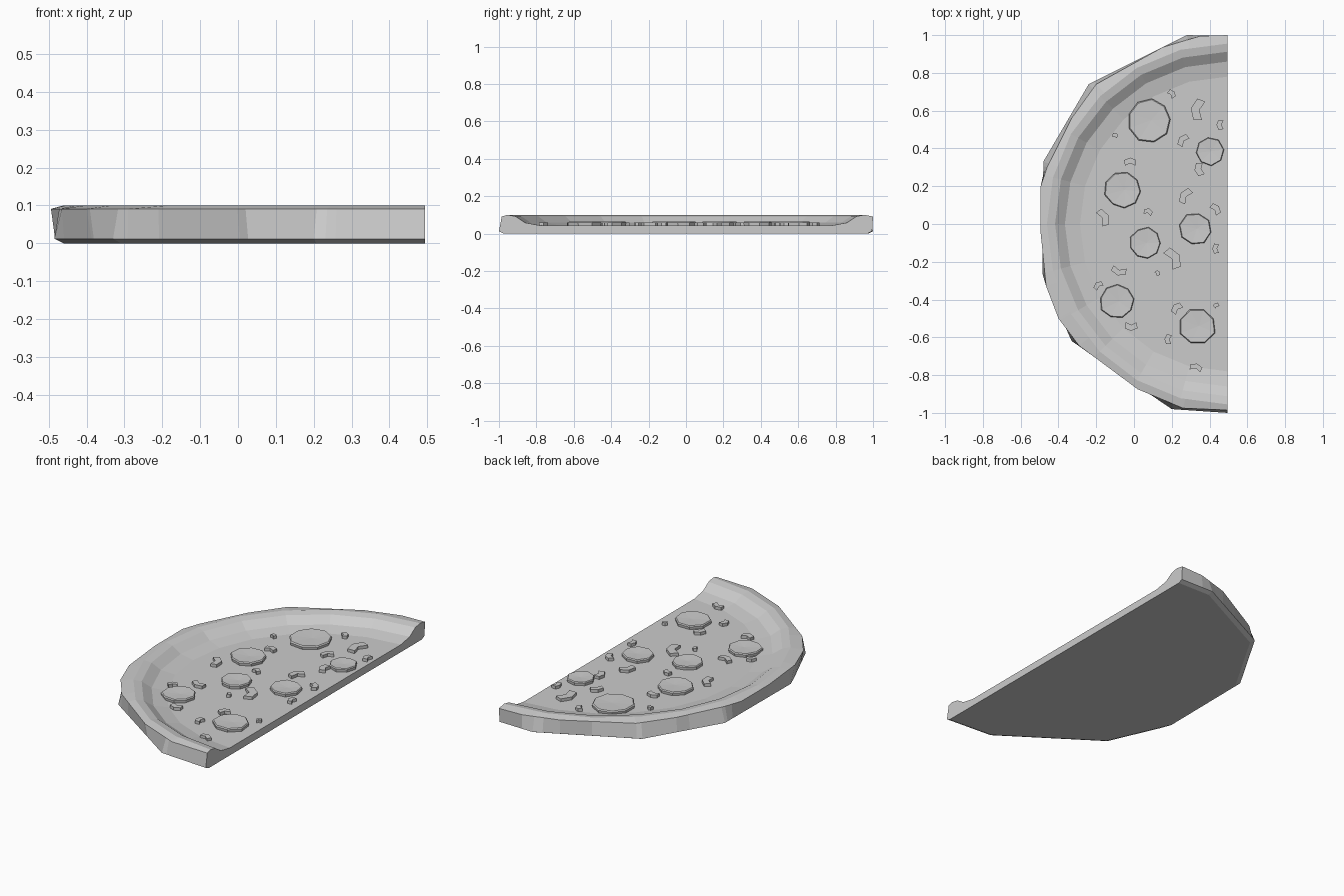
import bpy, bmesh, math, random
from math import pi, cos, sin

if "Cube" in bpy.data.objects:
    bpy.data.objects.remove(bpy.data.objects["Cube"])

random.seed(4)
CX = 0.494          # the straight cut lies on x = CX
FLOOR = 0.043


def finish(bm, name):
    bmesh.ops.recalc_face_normals(bm, faces=bm.faces)
    mesh = bpy.data.meshes.new(name)
    bm.to_mesh(mesh)
    bm.free()
    obj = bpy.data.objects.new(name, mesh)
    bpy.context.collection.objects.link(obj)
    return obj


def angle(p):
    return round(math.atan2(p[1], p[0]) % (2 * pi), 4)


def radius_at(line, a):
    """Distance from the centre to a half-round outline along angle a."""
    dx, dy = cos(a), sin(a)
    for p, q in zip(line, line[1:]):
        if angle(p) - 1e-3 <= a <= angle(q) + 1e-3:
            ex, ey = q[0] - p[0], q[1] - p[1]
            return (p[0] * ey - p[1] * ex) / (dx * ey - dy * ex)
    return 1.0


def arc(r, n=12):
    return [(r * cos(pi / 2 + pi * i / n), r * sin(pi / 2 + pi * i / n)) for i in range(n + 1)]


def shifted(points):
    return [(x - CX, y) for x, y in points]


# Crust and base: irregular outer outlines, round inner rings
lower = shifted([(CX, 0.995), (0.28, 1.0), (-0.24, 0.74), (-0.48, 0.33), (-0.485, -0.27),
                 (-0.33, -0.62), (0.2, -0.98), (CX, -1.0)])
upper = shifted([(CX, 1.0), (0.35, 0.995), (0.15, 0.935), (-0.2, 0.74), (-0.33, 0.56),
                 (-0.46, 0.3), (-0.494, 0.2), (-0.494, -0.05), (-0.465, -0.33), (-0.4, -0.5),
                 (-0.29, -0.645), (0.02, -0.875), (0.26, -0.975), (CX, -0.985)])
stations = sorted({angle(p) for p in lower + upper + arc(1)})
stations = [a for i, a in enumerate(stations) if i == 0 or a - stations[i - 1] > 0.01]
rings = [(lower, 0.975, 0.0), (lower, 1.0, 0.012), (upper, 1.0, 0.091), (arc(0.955), 1.0, 0.1),
         (arc(0.912), 1.0, 0.092), (arc(0.86), 1.0, 0.058), (arc(0.78), 1.0, FLOOR)]

bm = bmesh.new()
grid = []
for line, k, z in rings:
    row = []
    for i, a in enumerate(stations):
        r = k * radius_at(line, a)
        x = 0 if i in (0, len(stations) - 1) else r * cos(a)
        row.append(bm.verts.new((CX + x, r * sin(a), z)))
    grid.append(row)
for r0, r1 in zip(grid, grid[1:]):
    for i in range(len(stations) - 1):
        bm.faces.new((r0[i], r0[i + 1], r1[i + 1], r1[i]))
bm.faces.new(grid[0])
bm.faces.new(grid[-1])
bm.faces.new([row[0] for row in grid] + [row[-1] for row in reversed(grid)])
finish(bm, "crust_base")


# Round slices: faceted discs with a slight bevel and dished top
def slice_disc(name, x, y, r, sides):
    bm = bmesh.new()
    turn = random.uniform(0, pi)
    wobble = [random.uniform(0.96, 1.06) for _ in range(sides)]
    loops = []
    for k, z in ((0.97, FLOOR - 0.004), (1.0, 0.058), (0.95, 0.064)):
        loops.append([bm.verts.new((x + r * k * wobble[i] * cos(turn + 2 * pi * i / sides),
                                    y + r * k * wobble[i] * sin(turn + 2 * pi * i / sides), z))
                      for i in range(sides)])
    centre = bm.verts.new((x + 0.1 * r, y, 0.060))
    for i in range(sides):
        j = (i + 1) % sides
        for a, b in zip(loops, loops[1:]):
            bm.faces.new((a[i], a[j], b[j], b[i]))
        bm.faces.new((loops[-1][i], loops[-1][j], centre))
    bm.faces.new(loops[0])
    finish(bm, name)


discs = [(0.08, 0.55, 0.115, 9), (0.40, 0.385, 0.074, 8), (-0.06, 0.18, 0.095, 9),
         (0.325, -0.025, 0.084, 8), (0.06, -0.10, 0.082, 9), (-0.09, -0.41, 0.09, 9),
         (0.335, -0.54, 0.097, 8)]
for n, d in enumerate(discs):
    slice_disc(f"round_slice_{n + 1}", *d)


# Small topping strips: short bent bars
def strip(name, x, y, deg, length, width):
    bm = bmesh.new()
    t = math.radians(deg)
    bend = 0.12 * length
    outline = [(-length / 2, -width / 2 - bend), (0, -width / 2 + bend), (length / 2, -width / 2 - bend),
               (length * 0.58, width / 2 - bend), (0, width / 2 + bend), (-length * 0.58, width / 2 - bend)]
    low, top = [], []
    for u, v in outline:
        px, py = x + u * cos(t) - v * sin(t), y + u * sin(t) + v * cos(t)
        low.append(bm.verts.new((px, py, FLOOR - 0.004)))
        top.append(bm.verts.new((px, py, 0.06)))
    bm.faces.new(low)
    bm.faces.new(top)
    for i in range(6):
        j = (i + 1) % 6
        bm.faces.new((low[i], low[j], top[j], top[i]))
    finish(bm, name)


strips = [(0.20, 0.69, -50, .04, .025), (0.335, 0.605, 80, .10, .045), (0.455, 0.525, 90, .045, .027),
          (0.258, 0.445, 50, .06, .03), (-0.10, 0.47, -20, .025, .02), (-0.02, 0.33, 0, .055, .03),
          (0.345, 0.29, 100, .06, .035), (0.27, 0.15, 55, .075, .035), (-0.16, 0.035, -65, .08, .035),
          (0.075, 0.065, -20, .04, .025), (0.433, 0.08, -50, .055, .03), (0.432, -0.13, 90, .045, .025),
          (0.21, -0.18, -60, .10, .045), (0.125, -0.26, -60, .025, .018), (-0.08, -0.25, 165, .07, .03),
          (-0.19, -0.325, 40, .045, .025), (0.225, -0.445, 45, .055, .032), (0.435, -0.43, 30, .025, .02),
          (-0.015, -0.543, 180, .058, .032), (0.18, -0.61, 85, .045, .027), (0.328, -0.758, -15, .058, .026)]
for n, s in enumerate(strips):
    strip(f"topping_strip_{n + 1}", *s)
